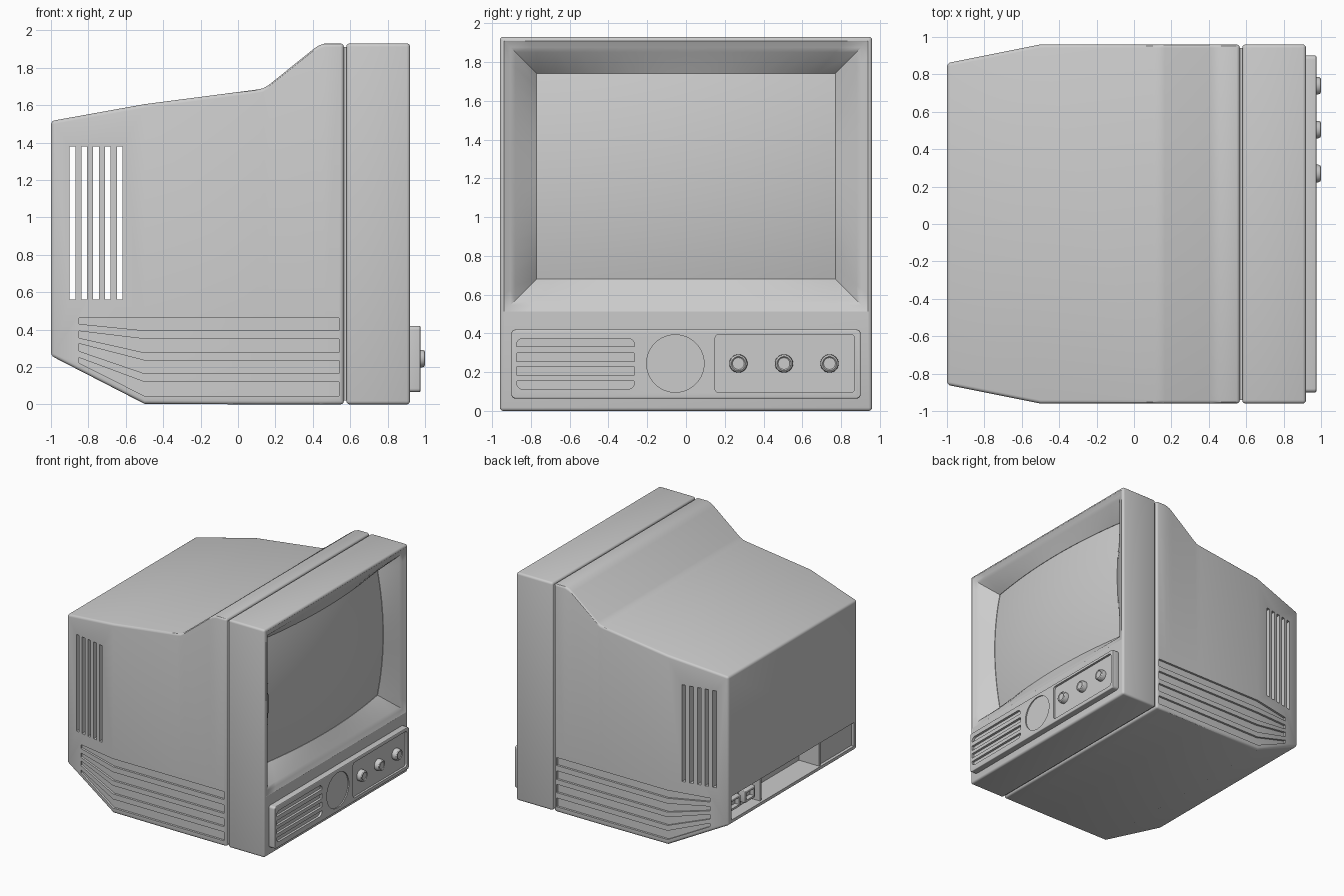
import bpy, bmesh, math
from mathutils import Vector

if "Cube" in bpy.data.objects:
    bpy.data.objects.remove(bpy.data.objects["Cube"])


def loft(name, rings, bevel=0, limit=30):
    """Skin a list of equal-length rings and cap both ends."""
    bm = bmesh.new()
    loops = [[bm.verts.new(p) for p in r] for r in rings]
    n = len(rings[0])
    for a, b in zip(loops, loops[1:]):
        for i in range(n):
            j = (i + 1) % n
            bm.faces.new((a[i], a[j], b[j], b[i]))
    bm.faces.new(loops[0])
    bm.faces.new(loops[-1])
    bmesh.ops.recalc_face_normals(bm, faces=bm.faces)
    me = bpy.data.meshes.new(name)
    bm.to_mesh(me)
    bm.free()
    ob = bpy.data.objects.new(name, me)
    bpy.context.collection.objects.link(ob)
    if bevel:
        m = ob.modifiers.new("bevel", 'BEVEL')
        m.width, m.segments = bevel, 3
        m.limit_method, m.angle_limit = 'ANGLE', math.radians(limit)
        apply(ob, m)
    return ob


def apply(ob, mod):
    bpy.context.view_layer.objects.active = ob
    bpy.ops.object.modifier_apply(modifier=mod.name)


def rect(x, y0, y1, z0, z1):
    return [(x, y0, z0), (x, y1, z0), (x, y1, z1), (x, y0, z1)]


def box(name, x0, x1, y0, y1, z0, z1, bevel=0):
    return loft(name, [rect(x0, y0, y1, z0, z1), rect(x1, y0, y1, z0, z1)], bevel)


def rounded(name, x0, x1, y0, y1, z0, z1, rb, rt, bevel=0):
    """Rounded slab facing x, with separate bottom and top corner radii."""
    pts = []
    for cy, cz, r, a0 in ((y0 + rb, z0 + rb, rb, 180), (y1 - rb, z0 + rb, rb, 270),
                          (y1 - rt, z1 - rt, rt, 0), (y0 + rt, z1 - rt, rt, 90)):
        for k in range(6):
            a = math.radians(a0 + 18 * k)
            pts.append((cy + r * math.cos(a), cz + r * math.sin(a)))
    return loft(name, [[(x, y, z) for y, z in pts] for x in (x0, x1)], bevel)


def disc(name, y, z, sections, n=48):
    """Turned part along x from (x, radius) sections."""
    return loft(name, [[(x, y + r * math.cos(2 * math.pi * i / n),
                         z + r * math.sin(2 * math.pi * i / n)) for i in range(n)]
                       for x, r in sections])


def cut(ob, *cutters):
    for c in cutters:
        c.hide_render = True
        m = ob.modifiers.new("cut", 'BOOLEAN')
        m.operation, m.solver, m.object = 'DIFFERENCE', 'EXACT', c
        apply(ob, m)
        bpy.data.objects.remove(c)


def half_width(x):
    return 0.96 - 0.2 * max(0, -0.5 - x)


# Rear shell: stations of x, bottom z, top z
stations = [(-1, .26, 1.515), (-.5, .003, 1.605), (.10, 0, 1.683), (.135, 0, 1.69),
            (.165, 0, 1.708), (.40, 0, 1.897), (.43, 0, 1.918), (.465, 0, 1.93), (.566, 0, 1.93)]
shell = loft("rear_shell", [rect(x, -half_width(x), half_width(x), b, t)
                            for x, b, t in stations], 0.018, 40)

# Hollow behind the side vents, and the vents themselves
cut(shell, box("cut_hollow", -.93, -.5, -.82, .82, .52, 1.42))
for i in range(5):
    x = -.9 + .063 * i
    cut(shell, box("cut_vent", x, x + .03, -1.1, 1.1, .56, 1.38))

# Bent decorative grooves on both sides: z range at the rear end, then at the bend
bars = [(.43, .462, .395, .462), (.355, .392, .277, .35),
        (.285, .325, .165, .235), (.222, .25, .045, .12)]
for zb0, zt0, zb1, zt1 in bars:
    for s in (-1, 1):
        rings = []
        for x, b, t in ((-.85, zb0, zt0), (-.5, zb1, zt1), (.54, zb1, zt1)):
            w = half_width(x) - .018
            rings.append(rect(x, s * w, s * (w + .1), b, t))
        cut(shell, loft("cut_groove", rings))

# Connector bay at the back
cut(shell, box("cut_bay", -1.1, -.8, -.82, .82, .29, .49))
box("bay_cover", -.975, -.79, -.83, -.39, .28, .50)
box("bay_divider_right", -.99, -.79, -.39, -.37, .28, .50)
box("bay_divider_left", -.98, -.79, .39, .41, .28, .50)
box("port_panel", -.9, -.79, .40, .83, .28, .50)
for y in (.71, .51):
    port = box("port", -.96, -.85, y - .07, y + .07, .33, .43, .006)
    cut(port, box("cut_port", -1, -.92, y - .05, y + .05, .35, .41))

# Core seen inside the seam
box("seam_core", .45, .70, -.94, .94, .02, 1.91)


# Picture tube bulge
def sag(y, z):
    return .765 + .065 * (1 - (y / .77) ** 2) + .055 * (1 - ((z - 1.21) / .53) ** 2)


def frame_ring(off, xf, n=16):
    hy, hz = .77 + off, .53 + off
    corners = [(-hy, -hz), (hy, -hz), (hy, hz), (-hy, hz)]
    pts = []
    for k in range(4):
        a, b = Vector(corners[k]), Vector(corners[(k + 1) % 4])
        for i in range(n):
            p = a.lerp(b, i / n)
            y, z = p.x, p.y + 1.21
            pts.append((xf(y, z) if callable(xf) else xf, y, z))
    return pts


# Front bezel with sloping, soft-edged screen opening
bezel = box("front_bezel", .579, .92, -.96, .96, 0, 1.93, .018)
cut(bezel, loft("cut_opening", [frame_ring(o, x) for o, x in (
    (.21, .95), (.165, .918), (.135, .908), (.11, .893),
    (0, lambda y, z: sag(y, z) + .004), (0, .7))]))

# Curved screen
bm = bmesh.new()
bmesh.ops.create_grid(bm, x_segments=32, y_segments=24, size=1)
for v in bm.verts:
    y, z = v.co.x * .774, 1.21 + v.co.y * .534
    v.co = (sag(y, z), y, z)
me = bpy.data.meshes.new("screen")
bm.to_mesh(me)
bm.free()
bpy.context.collection.objects.link(bpy.data.objects.new("screen", me))

# Control panel with grille, dial disc and knob recess
panel = rounded("control_panel", .90, .975, -.9, .9, .065, .42, .02, .02, .006)
cut(panel, rounded("cut_knob_bay", .957, 1.1, .15, .87, .095, .395, .02, .02))
cut(panel, disc("cut_disc", -.055, .245, [(.965, .148), (1.1, .148)], 64))
for z, rb, rt in ((.354, .004, .036), (.277, .004, .004), (.206, .004, .004), (.133, .036, .004)):
    cut(panel, rounded("cut_grille", .955, 1.1, -.875, -.265, z - .021, z + .021, rb, rt))

# Knobs
for y in (.27, .505, .74):
    disc("knob", y, .245, [(.94, .047), (.985, .047), (.995, .043), (1.0, .036), (.994, .030)])

# Smooth shading with crisp edges
for ob in bpy.context.scene.objects:
    bpy.ops.object.select_all(action='DESELECT')
    ob.select_set(True)
    bpy.context.view_layer.objects.active = ob
    bpy.ops.object.shade_smooth_by_angle(angle=math.radians(30))
